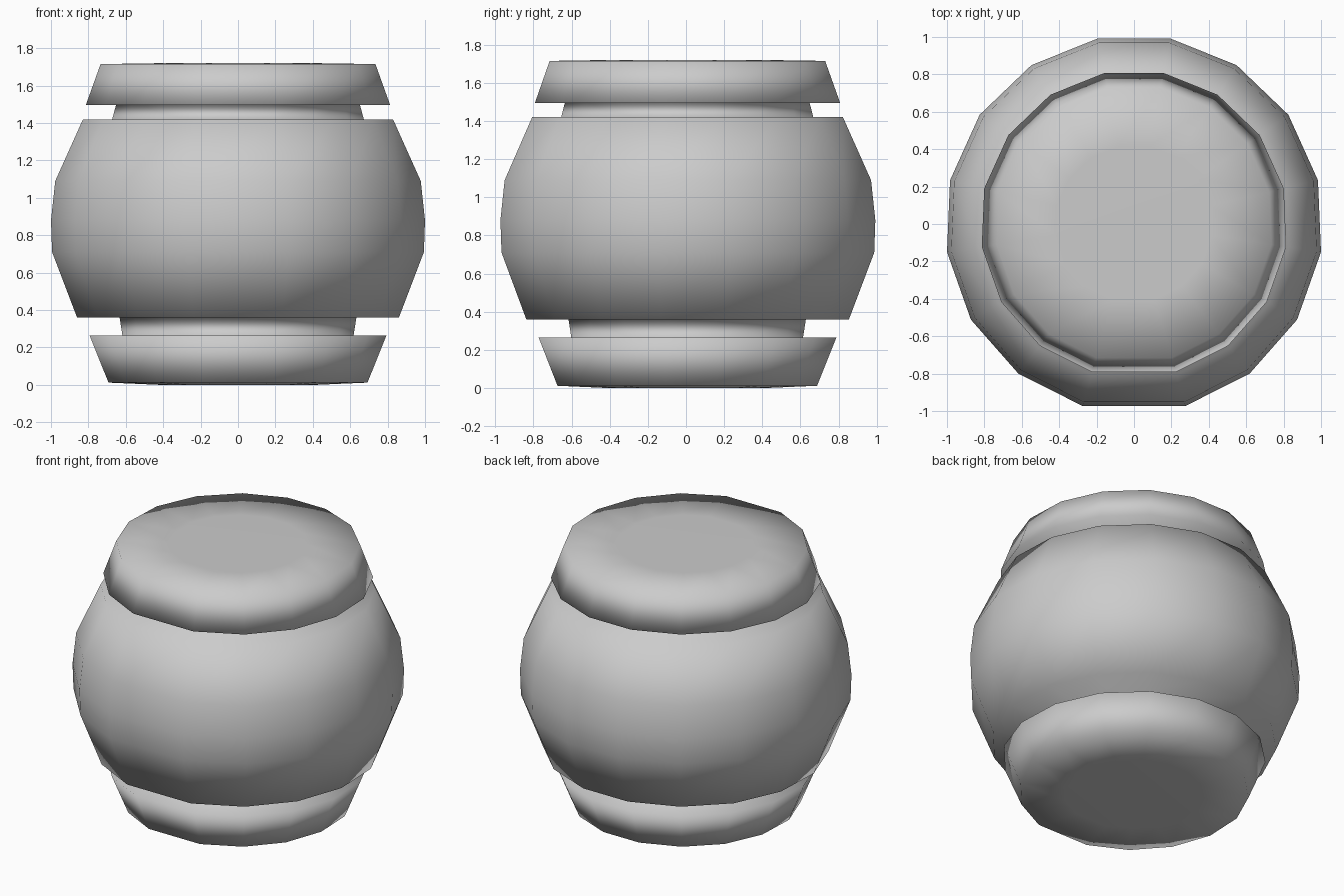
import bpy
import bmesh
from math import cos, sin, radians

cube = bpy.data.objects.get("Cube")
if cube:
    bpy.data.objects.remove(cube, do_unlink=True)

# Single grey clay colour
clay = bpy.data.materials.new("grey_clay")
clay.use_nodes = True
GREY = (0.6, 0.6, 0.6, 1.0)
clay.diffuse_color = GREY
clay.node_tree.nodes["Principled BSDF"].inputs["Base Color"].default_value = GREY

# Profile of radius and height, from the foot to the lid
foot = [(0.42, 0.0), (0.70, 0.012), (0.803, 0.265)]
lower_neck = [(0.625, 0.265), (0.64, 0.36)]
belly = [(0.87, 0.36), (1.005, 0.71), (1.011, 0.88), (0.988, 1.09), (0.838, 1.42)]
upper_neck = [(0.68, 1.42), (0.66, 1.495)]
lid = [(0.823, 1.495), (0.743, 1.715), (0.42, 1.72)]
profile = foot + lower_neck + belly + upper_neck + lid

# Sixteen columns, evenly spaced apart from one wider facet at the front
SIDES = 16
FIRST, LAST = -74.2, 254.2
angles = [radians(FIRST + (LAST - FIRST) * i / (SIDES - 1)) for i in range(SIDES)]

# Turn the profile into one continuous closed surface
bm = bmesh.new()
rings = [[bm.verts.new((r * cos(a), r * sin(a), z)) for a in angles]
         for r, z in profile]
for low, high in zip(rings, rings[1:]):
    for i in range(SIDES):
        j = (i + 1) % SIDES
        bm.faces.new((low[i], low[j], high[j], high[i]))

# Flat centres of the foot and lid
bm.faces.new(list(reversed(rings[0])))
bm.faces.new(rings[-1])
bmesh.ops.recalc_face_normals(bm, faces=bm.faces[:])
for face in bm.faces:
    face.smooth = True

mesh = bpy.data.meshes.new("lidded_pot")
bm.to_mesh(mesh)
bm.free()
mesh.materials.append(clay)
pot = bpy.data.objects.new("lidded_pot", mesh)
bpy.context.collection.objects.link(pot)
